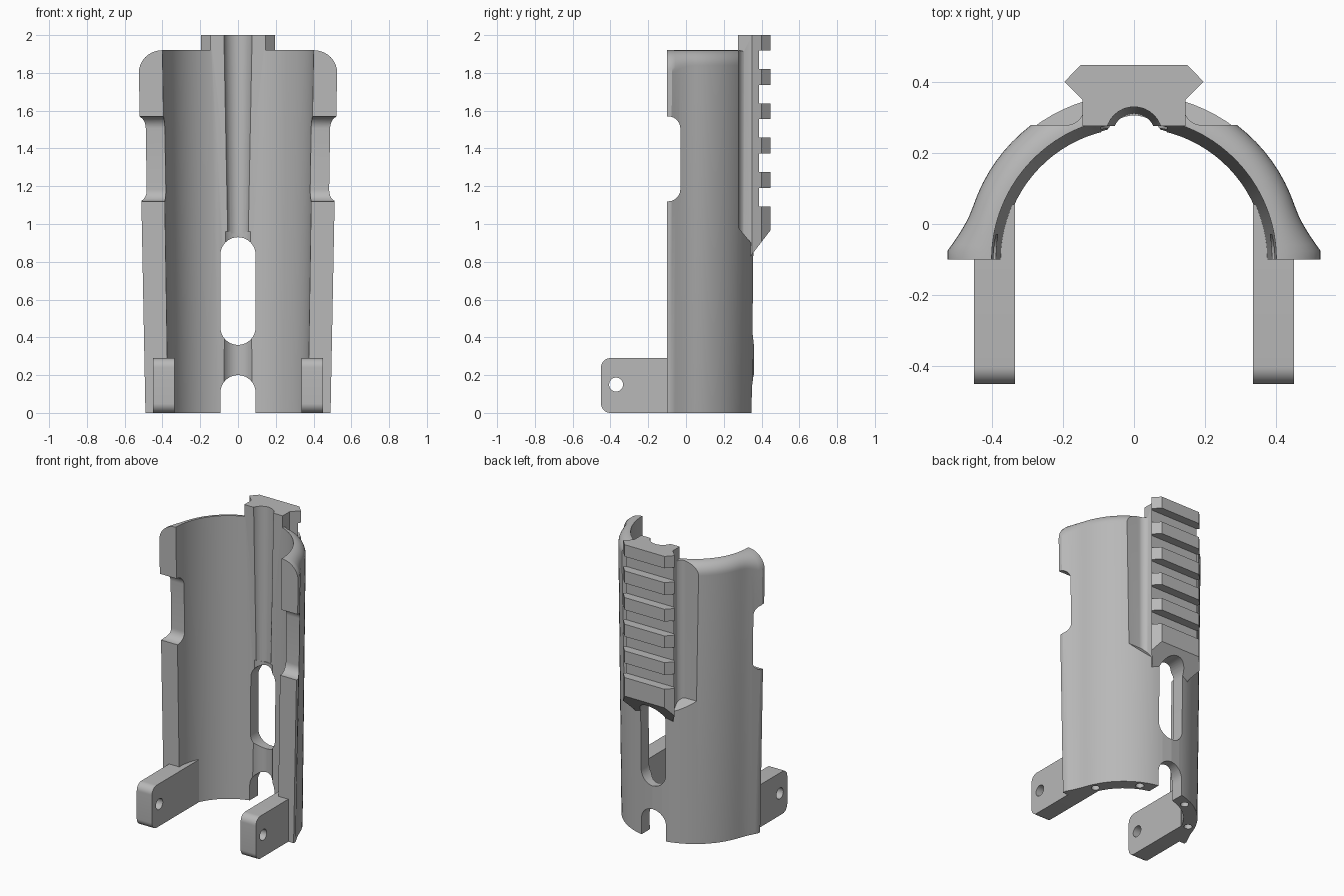
import bpy, bmesh
from math import sin, cos, pi, radians

cube = bpy.data.objects.get("Cube")
if cube:
    bpy.data.objects.remove(cube, do_unlink=True)

grey = bpy.data.materials.new("plain grey")
grey.use_nodes = True
grey.diffuse_color = (0.48, 0.48, 0.48, 1)
grey.node_tree.nodes["Principled BSDF"].inputs["Base Color"].default_value = (0.48, 0.48, 0.48, 1)


def finish(name, bm):
    bmesh.ops.recalc_face_normals(bm, faces=bm.faces)
    mesh = bpy.data.meshes.new(name)
    bm.to_mesh(mesh)
    bm.free()
    mesh.materials.append(grey)
    ob = bpy.data.objects.new(name, mesh)
    bpy.context.collection.objects.link(ob)
    return ob


def loft(name, rings):
    """Skin a row of equal closed rings and cap both ends."""
    bm = bmesh.new()
    rows = [[bm.verts.new(p) for p in ring] for ring in rings]
    n = len(rows[0])
    for a, b in zip(rows, rows[1:]):
        for i in range(n):
            j = (i + 1) % n
            bm.faces.new((a[i], a[j], b[j], b[i]))
    bm.faces.new(rows[0][::-1])
    bm.faces.new(rows[-1])
    return finish(name, bm)


def prism(name, outline, axis, start, end, slope=lambda u, v: 0):
    place = {"x": lambda u, v, d: (d, u, v),
             "y": lambda u, v, d: (u, d, v),
             "z": lambda u, v, d: (u, v, d)}[axis]
    return loft(name, [[place(u, v, start + slope(u, v)) for u, v in outline],
                       [place(u, v, end) for u, v in outline]])


def circle(u, v, r, n=32):
    return [(u + r * cos(2 * pi * i / n), v + r * sin(2 * pi * i / n)) for i in range(n)]


def rounded(u0, u1, v0, v1, r, n=10):
    r *= 0.999
    corners = [(u1 - r, v1 - r), (u0 + r, v1 - r), (u0 + r, v0 + r), (u1 - r, v0 + r)]
    return [(u + r * cos(pi / 2 * (q + i / n)), v + r * sin(pi / 2 * (q + i / n)))
            for q, (u, v) in enumerate(corners) for i in range(n + 1)]


def box(name, x, y, z):
    return prism(name, [(x[0], y[0]), (x[1], y[0]), (x[1], y[1]), (x[0], y[1])], "z", *z)


def combine(target, tool, operation):
    mod = target.modifiers.new(operation.lower(), "BOOLEAN")
    mod.operation = operation
    mod.solver = "EXACT"
    mod.object = tool
    bpy.context.view_layer.objects.active = target
    bpy.ops.object.modifier_apply(modifier=mod.name)
    bpy.data.objects.remove(tool, do_unlink=True)


# Half-round shell: flared front flanges, tapered bore, rounded top edge
TOP, CENTRE = 1.92, -0.1


def shell_ring(angle):
    side = min(angle, pi - angle)
    u = min(1, max(0, (side - radians(2.7)) / radians(16)))
    flare = (1 - u) ** 2

    def point(z, s):
        t = z / TOP
        inner = 0.37 + 0.03 * t
        body = 0.457 + 0.02 * t
        outer = body + (0.49 + 0.037 * t - body) * flare
        r = outer + (inner - outer) * s
        return (r * cos(angle), CENTRE + r * sin(angle), z)

    height = 0.08 + 0.04 * flare
    ring = [point(0, 1), point(0, 0)]
    for i in range(9):
        a = i / 8 * radians(88)
        ring.append(point(TOP - height * (1 - sin(a)), 1 - cos(a)))
    return ring + [point(TOP, 1)]


sides = [0, 2.7, 5, 7.5, 10, 12.5, 15, 18.7] + [18.7 + 4.195 * i for i in range(1, 17)]
angles = sides + [90] + [180 - a for a in sides[::-1] if a < 85]
shell = loft("shell", [shell_ring(radians(a)) for a in angles if a < 85 or a >= 90])

# Filleted pockets either side of the rail, with sloping lower ends
for s in (-1, 1):
    fillet = [(0.19 - 0.05 * cos(pi / 16 * i), 0.328 - 0.05 * sin(pi / 16 * i)) for i in range(9)]
    outline = [(0.14, 0.6)] + fillet + [(0.45, 0.278), (0.45, 0.6)]
    combine(shell, prism("pocket", [(s * x, y) for x, y in outline], "z", 0.98, 2.2,
                         lambda x, y: -1.2 * (y - 0.278)), "DIFFERENCE")

# Accessory rail with dovetail section and cross slots
half = [(0.145, 0.275), (0.145, 0.35), (0.195, 0.40), (0.15, 0.447)]
rail = prism("rail", half + [(-x, y) for x, y in half[::-1]], "z", 0.97, 2,
             lambda x, y: 1.3 * (y - 0.45))
for i in range(5):
    z = 1.093 + 0.182 * i
    combine(rail, box("rail_slot", (-0.4, 0.4), (0.387, 0.6), (z, z + 0.098)), "DIFFERENCE")
combine(shell, rail, "UNION")

# Hinge tabs at the foot
for s in (-1, 1):
    tab = prism("hinge_tab", rounded(-0.45, -0.05, 0, 0.29, 0.05), "x", s * 0.335, s * 0.45)
    combine(shell, tab, "UNION")
    root = box("tab_root", sorted((s * 0.335, s * 0.40)), (-0.1, 0.055), (0, 0.29))
    combine(shell, root, "UNION")

# Bore channel: tapered above, plain below
channel = loft("upper_channel", [[(x, y, z) for x, y in circle(0, 0.25, r)]
                                 for z, r in ((0.95, 0.06), (2.1, 0.081))])
combine(shell, channel, "DIFFERENCE")
combine(shell, prism("lower_channel", circle(0, 0.215, 0.09, 40), "z", -0.1, 0.96), "DIFFERENCE")

# Rear window, bottom notch and side cutouts
combine(shell, prism("window", rounded(-0.093, 0.093, 0.36, 0.93, 0.093), "y", 0.1, 0.6), "DIFFERENCE")
combine(shell, prism("notch", rounded(-0.093, 0.093, -0.3, 0.2, 0.093), "y", 0.1, 0.6), "DIFFERENCE")
combine(shell, prism("side_cutout", rounded(-0.4, -0.03, 1.12, 1.57, 0.065), "x", -0.8, 0.8), "DIFFERENCE")

# Hinge pin holes and blind holes in the base
combine(shell, prism("pin_hole", circle(-0.37, 0.15, 0.037), "x", -0.8, 0.8), "DIFFERENCE")
for a in (25, 64, 116, 155):
    x, y = 0.413 * cos(radians(a)), CENTRE + 0.413 * sin(radians(a))
    combine(shell, prism("base_hole", circle(x, y, 0.026, 24), "z", -0.1, 0.15), "DIFFERENCE")

bpy.ops.object.select_all(action="DESELECT")
shell.select_set(True)
bpy.context.view_layer.objects.active = shell
bpy.ops.object.shade_smooth_by_angle(angle=radians(30))
